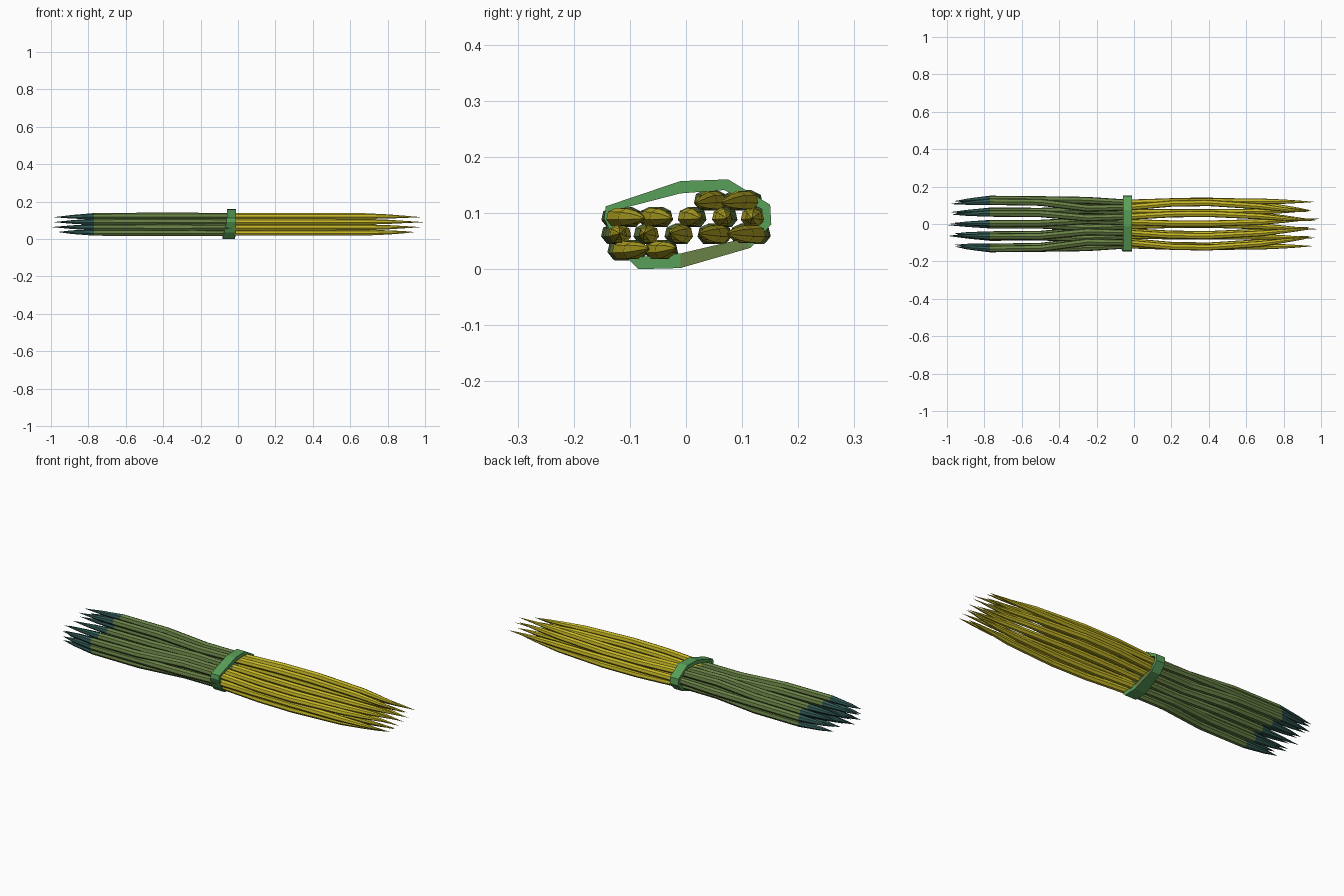
import bpy, bmesh, math, random

if "Cube" in bpy.data.objects:
    bpy.data.objects.remove(bpy.data.objects["Cube"])

random.seed(4)


def material(name, rgb):
    m = bpy.data.materials.new(name)
    m.diffuse_color = (*rgb, 1)
    m.use_nodes = True
    m.node_tree.nodes["Principled BSDF"].inputs["Base Color"].default_value = m.diffuse_color
    return m


YELLOW = material("straw yellow", (0.56, 0.47, 0.02))
GREEN = material("leaf green", (0.14, 0.22, 0.06))
TEAL = material("dark teal", (0.03, 0.10, 0.09))
BAND = material("band green", (0.10, 0.35, 0.10))


def lerp_table(table, x):
    for (x0, v0), (x1, v1) in zip(table, table[1:]):
        if x <= x1:
            t = max(0, (x - x0) / (x1 - x0))
            return v0 + (v1 - v0) * t
    return table[-1][1]


def make_object(name, bm, mats):
    bmesh.ops.recalc_face_normals(bm, faces=bm.faces)
    me = bpy.data.meshes.new(name)
    bm.to_mesh(me)
    bm.free()
    for m in mats:
        me.materials.append(m)
    ob = bpy.data.objects.new(name, me)
    bpy.context.collection.objects.link(ob)
    return ob


# How far the bundle spreads sideways along its length
SPREAD = [(-1, 0.98), (-0.77, 1.1), (-0.5, 1.07), (-0.25, 0.92), (-0.08, 0.82),
          (0.0, 0.92), (0.2, 1.0), (0.4, 1.02), (0.65, 0.95), (0.8, 0.86), (1, 0.76)]
# Sideways drift of upper rows against lower rows
DRIFT = [(-1, 0.004), (-0.5, 0.004), (-0.25, 0.018), (-0.03, 0.01), (0.3, 0.0),
         (0.6, 0.006), (0.8, 0.018), (1, 0.028)]
SIDES = 7


def stalk(name, y, z, sign, left, right):
    bm = bmesh.new()
    stations = [(-0.89, 0.010), (-0.77, 0.018), (-0.5, 0.019), (-0.25, 0.019),
                (-0.03, 0.017), (0.2, 0.017), (0.4, 0.017), (0.68, 0.016),
                (0.8, 0.012), (0.88, 0.007)]

    def centre(x):
        return (x, y * lerp_table(SPREAD, x) + sign * lerp_table(DRIFT, x),
                z + (0.078 - z) * 0.12 * max(0, abs(x) - 0.7) / 0.3)

    rings = []
    for x, r in stations:
        _, cy, cz = centre(x)
        rings.append([bm.verts.new((x, cy + r * math.cos(a), cz + r * math.sin(a)))
                      for a in (math.tau * i / SIDES + math.pi / 2 for i in range(SIDES))])
    for (x0, _), (x1, _), a, b in zip(stations, stations[1:], rings, rings[1:]):
        mid = (x0 + x1) / 2
        for i in range(SIDES):
            j = (i + 1) % SIDES
            f = bm.faces.new((a[i], a[j], b[j], b[i]))
            f.material_index = 2 if mid < -0.77 else 1 if mid < -0.03 else 0
    # sharp tips at both ends
    for x, ring, mi in ((left, rings[0], 2), (right, rings[-1], 0)):
        tip = bm.verts.new(centre(x))
        for i in range(SIDES):
            f = bm.faces.new((ring[i], ring[(i + 1) % SIDES], tip))
            f.material_index = mi
    make_object(name, bm, (YELLOW, GREEN, TEAL))


# Stacked rows: height, sideways positions, drift direction
ROWS = [(0.033, (-0.115, -0.055), 1),
        (0.062, (-0.118, -0.062, -0.002, 0.062, 0.125), -1),
        (0.092, (-0.125, -0.065, 0.0, 0.06, 0.118), 1),
        (0.122, (0.055, 0.112), -1)]
n = 0
for z, ys, sign in ROWS:
    for y in ys:
        n += 1
        left = -1 if n == 5 else -random.uniform(0.95, 0.99)
        right = 1 if n == 10 else random.uniform(0.94, 0.99)
        stalk(f"stalk_{n}", y, z, sign, left, right)

# Tie band: faceted loop around the waist, its lower part slipping to the left
OUTER = [(-0.143, 0.112), (-0.01, 0.157), (0.075, 0.16), (0.15, 0.115), (0.152, 0.08),
         (0.115, 0.038), (-0.01, 0.002), (-0.085, 0.0), (-0.12, 0.036), (-0.146, 0.09)]
INNER = [(-0.13, 0.104), (-0.01, 0.135), (0.068, 0.141), (0.135, 0.107), (0.137, 0.084),
         (0.105, 0.055), (-0.01, 0.028), (-0.078, 0.022), (-0.107, 0.045), (-0.13, 0.086)]
bm = bmesh.new()
loops = []
for o, i in zip(OUTER, INNER):
    slip = -0.022 * max(0, (0.1 - o[1]) / 0.1) if o[0] < 0 else 0
    xa, xb = -0.06 + slip, -0.01 + slip * 0.3
    loops.append([bm.verts.new(p) for p in
                  ((xa, *o), (xb, *o), (xb, *i), (xa, *i))])
for k in range(len(loops)):
    a, b = loops[k], loops[(k + 1) % len(loops)]
    for s in range(4):
        t = (s + 1) % 4
        f = bm.faces.new((a[s], a[t], b[t], b[s]))
        f.material_index = 1 if k == 5 and s == 1 else 0
make_object("tie_band", bm, (BAND, GREEN))
z_min = min(v.co.z for v in bpy.data.objects["tie_band"].data.vertices)
for ob in bpy.data.objects:
    ob.location.z -= z_min
